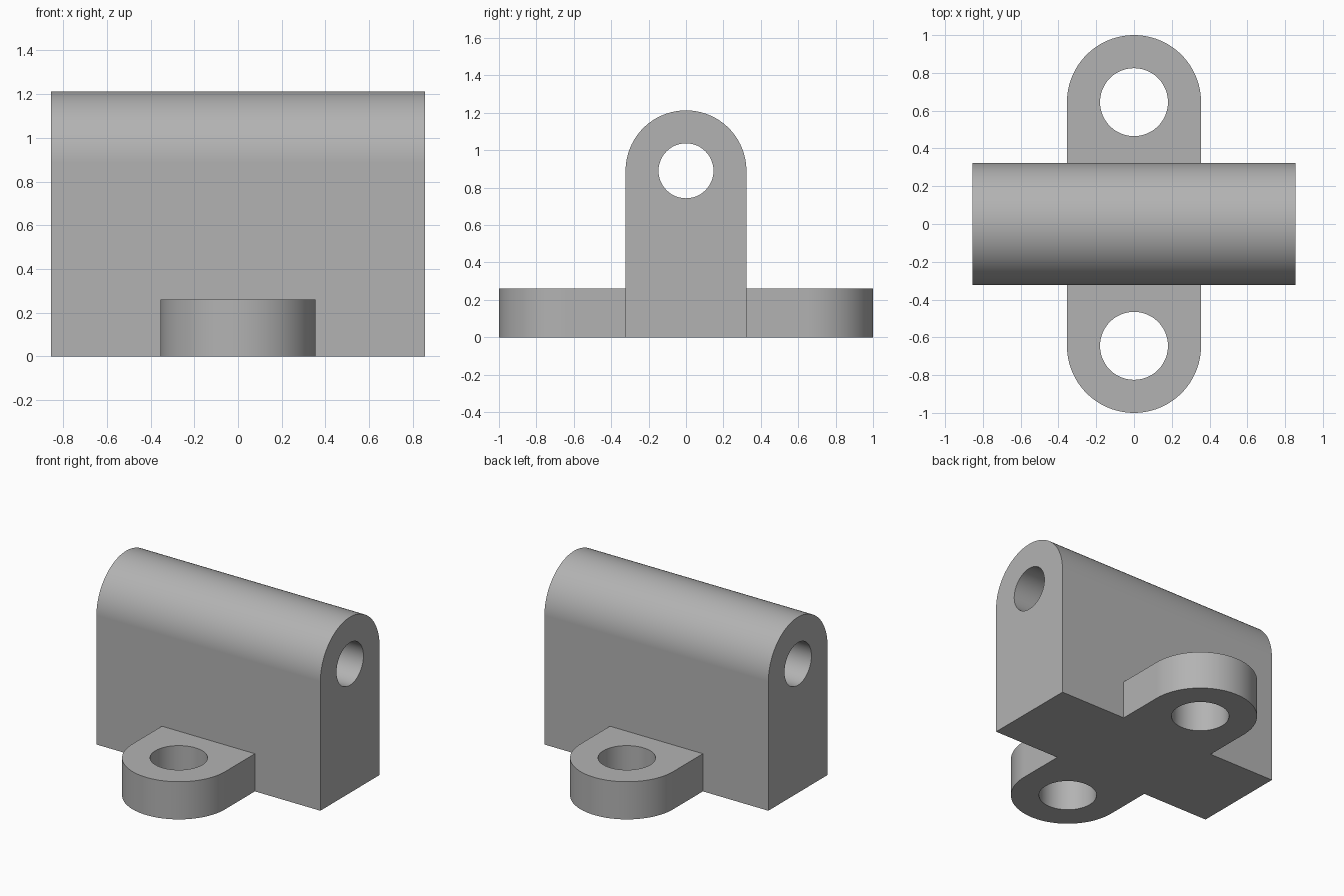
import bpy, bmesh
from math import cos, sin, pi
from mathutils import Matrix, Vector

cube = bpy.data.objects.get("Cube")
if cube:
    bpy.data.objects.remove(cube, do_unlink=True)

BODY_HALF_LENGTH, BODY_RADIUS, BORE_Z, BORE_RADIUS = 0.855, 0.323, 0.89, 0.147
LUG_RADIUS, LUG_HEIGHT, LUG_HOLE = 0.355, 0.26, 0.18
LUG_Y = 1 - LUG_RADIUS
STEPS = 48

grey = bpy.data.materials.new("plain grey")
grey.use_nodes = True
grey.diffuse_color = (0.45, 0.45, 0.45, 1)
grey.node_tree.nodes["Principled BSDF"].inputs["Base Color"].default_value = grey.diffuse_color


def arc(v, radius, start, end, steps):
    return [(radius * cos(start + (end - start) * i / steps),
             v + radius * sin(start + (end - start) * i / steps))
            for i in range(steps + 1)]


def plate(name, outline, holes, depth, matrix):
    """Extrude a flat outline with round holes, then place it."""
    bm = bmesh.new()
    loops = [outline] + [arc(v, r, 0, 2 * pi, STEPS)[:-1] for v, r in holes]
    edges = []
    for loop in loops:
        verts = [bm.verts.new((u, v, 0)) for u, v in loop]
        edges += [bm.edges.new((a, b)) for a, b in zip(verts, verts[1:] + verts[:1])]
    bmesh.ops.triangle_fill(bm, edges=edges, use_beauty=True)
    grown = bmesh.ops.extrude_face_region(bm, geom=bm.faces[:])["geom"]
    bmesh.ops.translate(bm, vec=Vector((0, 0, depth)),
                        verts=[g for g in grown if isinstance(g, bmesh.types.BMVert)])
    bmesh.ops.transform(bm, matrix=matrix, verts=bm.verts[:])
    bmesh.ops.recalc_face_normals(bm, faces=bm.faces[:])
    mesh = bpy.data.meshes.new(name)
    bm.to_mesh(mesh)
    bm.free()
    mesh.materials.append(grey)
    obj = bpy.data.objects.new(name, mesh)
    bpy.context.collection.objects.link(obj)
    return obj


# Arched body: profile in the y-z plane, swept along x
body_outline = [(-BODY_RADIUS, 0), (BODY_RADIUS, 0)] + arc(BORE_Z, BODY_RADIUS, 0, pi, STEPS)
along_x = Matrix(((0, 0, 1, -BODY_HALF_LENGTH), (1, 0, 0, 0), (0, 1, 0, 0), (0, 0, 0, 1)))
bracket = plate("bracket", body_outline, [(BORE_Z, BORE_RADIUS)], 2 * BODY_HALF_LENGTH, along_x)

# Round-ended base with a bolt hole in each lug
base_outline = (arc(LUG_Y, LUG_RADIUS, 0, pi, STEPS)
                + arc(-LUG_Y, LUG_RADIUS, pi, 2 * pi, STEPS))
base = plate("mounting_lugs", base_outline, [(LUG_Y, LUG_HOLE), (-LUG_Y, LUG_HOLE)],
             LUG_HEIGHT, Matrix())

# Fuse both parts into one solid
bpy.context.view_layer.objects.active = bracket
bracket.select_set(True)
fuse = bracket.modifiers.new("fuse", 'BOOLEAN')
fuse.operation, fuse.solver, fuse.object = 'UNION', 'EXACT', base
bpy.ops.object.modifier_apply(modifier=fuse.name)
bpy.data.objects.remove(base, do_unlink=True)

# Smooth curved walls, crisp flat faces
bpy.ops.object.shade_smooth_by_angle(angle=pi / 6)
normals = bracket.modifiers.new("flat face normals", 'WEIGHTED_NORMAL')
normals.keep_sharp = True
